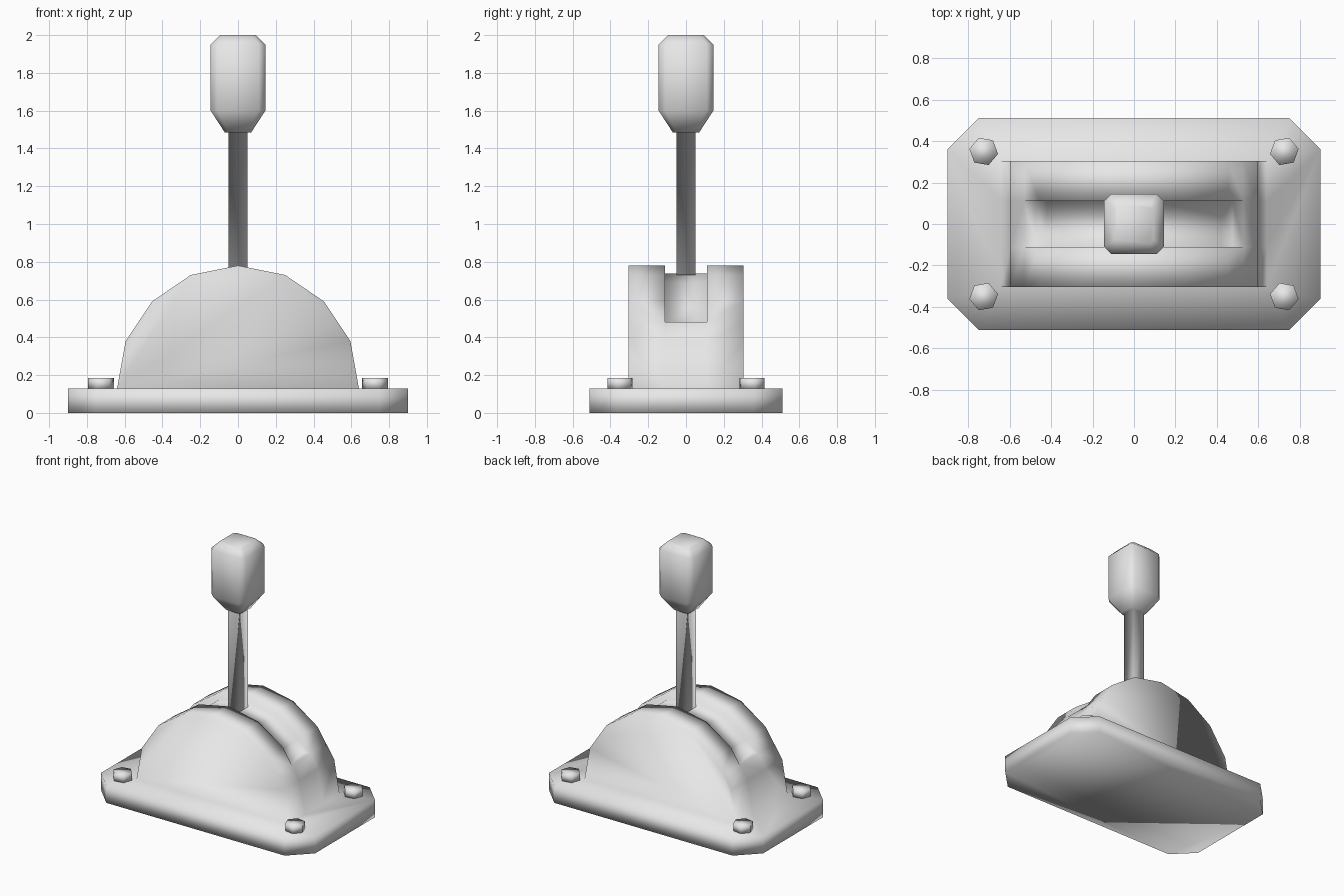
import bpy, bmesh, math

cube = bpy.data.objects.get("Cube")
if cube:
    bpy.data.objects.remove(cube, do_unlink=True)

# One plain grey for the whole model
grey = bpy.data.materials.new("light_grey")
grey.use_nodes = True
grey.diffuse_color = (0.8, 0.8, 0.8, 1)
grey.node_tree.nodes["Principled BSDF"].inputs["Base Color"].default_value = (0.8, 0.8, 0.8, 1)


def finish(bm, name):
    """Weld, orient and smooth a bmesh, then add it to the scene."""
    bmesh.ops.remove_doubles(bm, verts=bm.verts, dist=1e-4)
    bmesh.ops.recalc_face_normals(bm, faces=bm.faces)
    for f in bm.faces:
        f.smooth = True
    mesh = bpy.data.meshes.new(name)
    bm.to_mesh(mesh)
    bm.free()
    mesh.materials.append(grey)
    obj = bpy.data.objects.new(name, mesh)
    bpy.context.collection.objects.link(obj)
    return obj


def face(bm, pts):
    bm.faces.new([bm.verts.new(p) for p in pts])


def octagon(hx, hy, c, z):
    """Rectangle with cut corners."""
    return [(hx, c - hy, z), (hx, hy - c, z), (hx - c, hy, z), (c - hx, hy, z),
            (-hx, hy - c, z), (-hx, c - hy, z), (c - hx, -hy, z), (hx - c, -hy, z)]


def loft(bm, rings):
    """Bridge successive rings of equal size."""
    for a, b in zip(rings, rings[1:]):
        for i in range(len(a)):
            j = (i + 1) % len(a)
            face(bm, [a[i], a[j], b[j], b[i]])


# Base plate and slotted arch housing, welded into one body
BASE, HALF_Y, SLOT = 0.13, 0.305, 0.11
half_arch = [(0.64, BASE), (0.595, 0.38), (0.528, 0.48), (0.455, 0.59), (0.25, 0.73), (0, 0.78)]
half_floor = [(0.528, 0.48), (0.475, 0.48), (0.42, 0.555), (0.23, 0.69), (0, 0.737)]


def mirrored(half):
    return half + [(-x, z) for x, z in half[-2::-1]]


def strip(bm, line, y0, y1):
    for (xa, za), (xb, zb) in zip(line, line[1:]):
        face(bm, [(xa, y0, za), (xb, y0, zb), (xb, y1, zb), (xa, y1, za)])


bm = bmesh.new()
bottom, top = octagon(0.9, 0.51, 0.15, 0), octagon(0.9, 0.51, 0.15, BASE)
face(bm, bottom[::-1])
loft(bm, [bottom, top])
arch = mirrored(half_arch)
strip(bm, mirrored(half_floor), -SLOT, SLOT)
for s in (1, -1):
    # arch side, its shoulder, and the plate along the side
    face(bm, [(x, s * HALF_Y, z) for x, z in arch])
    strip(bm, arch, s * SLOT, s * HALF_Y)
    face(bm, [(0.75, s * 0.51, BASE), (-0.75, s * 0.51, BASE),
              (-0.64, s * HALF_Y, BASE), (0.64, s * HALF_Y, BASE)])
    # arch end below the slot, and the plate beyond the end
    strip(bm, [(s * x, z) for x, z in half_arch[:3]], -SLOT, SLOT)
    face(bm, [(s * 0.9, -0.36, BASE), (s * 0.9, 0.36, BASE)]
         + [(s * 0.64, y, BASE) for y in (HALF_Y, SLOT, -SLOT, -HALF_Y)])
    for t in (1, -1):
        # plate corner and slot wall
        face(bm, [(s * 0.75, t * 0.51, BASE), (s * 0.9, t * 0.36, BASE), (s * 0.64, t * HALF_Y, BASE)])
        for i in range(3):
            quad = [half_arch[i + 2], half_floor[i + 1], half_floor[i + 2], half_arch[i + 3]]
            face(bm, [(s * x, t * SLOT, z) for x, z in quad])
finish(bm, "base_housing")

# Lever: square shaft flaring into a knob with bevelled edges
bm = bmesh.new()
profile = [(0.05, 0, 0.73), (0.05, 0, 1.485), (0.07, 0.02, 1.485),
           (0.145, 0.035, 1.60), (0.145, 0.035, 1.95), (0.095, 0.02, 2.0)]
rings = [octagon(h, h, c, z) for h, c, z in profile]
face(bm, [(x, y, 0.73) for x, y in ((0.05, 0.05), (0.05, -0.05), (-0.05, -0.05), (-0.05, 0.05))])
loft(bm, rings)
face(bm, rings[-1])
finish(bm, "lever")

# Hexagonal bolt heads at the four corners
for sx, side in ((1, "left"), (-1, "right")):
    for sy, end in ((-1, "front"), (1, "back")):
        bm = bmesh.new()
        rings = []
        for z in (0.125, 0.185):
            rings.append([(sx * (0.725 + 0.07 * math.cos(a)), sy * (0.35 + 0.07 * math.sin(a)), z)
                          for a in (math.radians(70 + 60 * k) for k in range(6))])
        loft(bm, rings)
        face(bm, rings[0])
        face(bm, rings[1])
        finish(bm, f"bolt_{end}_{side}")
